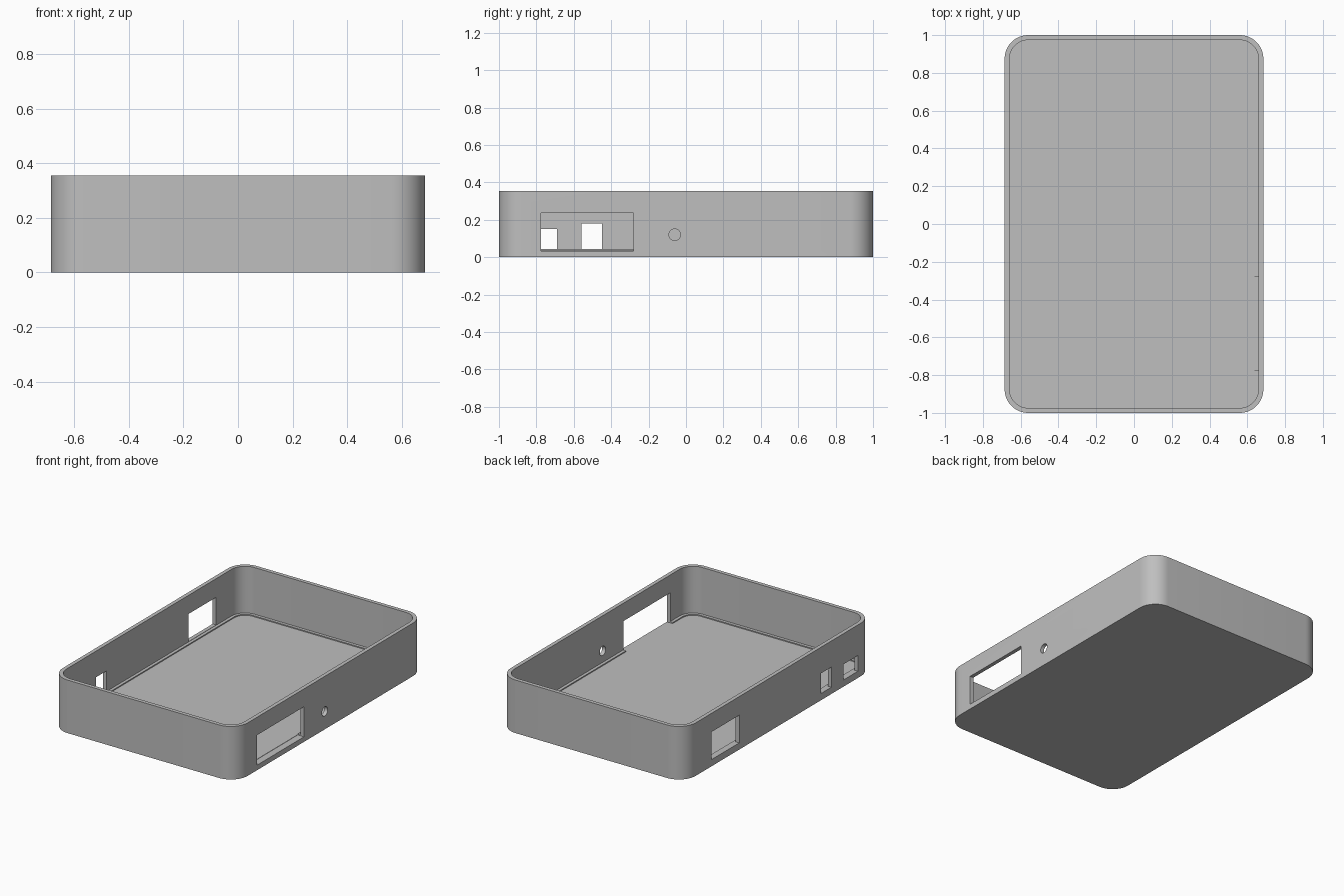
import bpy, bmesh, math

cube = bpy.data.objects.get("Cube")
if cube:
    bpy.data.objects.remove(cube, do_unlink=True)

HALF_X, HALF_Y, HEIGHT = 0.685, 1.0, 0.355
RADIUS = 0.125
WALL, LEDGE = 0.026, 0.046        # insets of the inner wall and the floor edge
FLOOR_Z, LEDGE_Z = 0.036, 0.043
STEPS = 12

grey = bpy.data.materials.new("light grey plastic")
grey.use_nodes = True
grey.diffuse_color = (0.52, 0.52, 0.52, 1)
grey.node_tree.nodes["Principled BSDF"].inputs["Base Color"].default_value = grey.diffuse_color


def ring(bm, inset, z):
    """Rounded rectangle of vertices, inset from the outer wall."""
    verts = []
    r = RADIUS - inset
    for k, (sx, sy) in enumerate([(1, 1), (-1, 1), (-1, -1), (1, -1)]):
        for i in range(STEPS + 1):
            a = math.pi / 2 * (k + i / STEPS)
            verts.append(bm.verts.new((sx * (HALF_X - RADIUS) + r * math.cos(a),
                                       sy * (HALF_Y - RADIUS) + r * math.sin(a), z)))
    return verts


def make_object(name, bm):
    bmesh.ops.recalc_face_normals(bm, faces=bm.faces)
    mesh = bpy.data.meshes.new(name)
    bm.to_mesh(mesh)
    bm.free()
    mesh.materials.append(grey)
    obj = bpy.data.objects.new(name, mesh)
    bpy.context.collection.objects.link(obj)
    return obj


def box_cutter(name, x, y0, y1, z0, z1, width):
    bm = bmesh.new()
    bmesh.ops.create_cube(bm, size=1)
    for v in bm.verts:
        v.co = (x + v.co.x * width, (y0 + y1) / 2 + v.co.y * (y1 - y0),
                (z0 + z1) / 2 + v.co.z * (z1 - z0))
    return make_object(name, bm)


# Open tray: outer wall, rim, inner wall, low ledge and floor
bm = bmesh.new()
profile = [(0, 0), (0, HEIGHT), (WALL, HEIGHT), (WALL, LEDGE_Z),
           (LEDGE, LEDGE_Z), (LEDGE, FLOOR_Z)]
rings = [ring(bm, inset, z) for inset, z in profile]
for lower, upper in zip(rings, rings[1:]):
    n = len(lower)
    for i in range(n):
        j = (i + 1) % n
        bm.faces.new((lower[i], lower[j], upper[j], upper[i]))
bm.faces.new(rings[0])
bm.faces.new(rings[-1])
tray = make_object("tray", bm)

# Connector openings in the two long walls
cutters = [
    box_cutter("wide_port_cutter", HALF_X, -0.775, -0.28, 0.034, 0.235, 0.093),
    box_cutter("rear_port_cutter", -HALF_X, 0.415, 0.71, 0.045, 0.23, 0.2),
    box_cutter("middle_port_cutter", -HALF_X, -0.56, -0.45, 0.045, 0.18, 0.2),
    box_cutter("front_port_cutter", -HALF_X, -0.84, -0.69, 0.045, 0.15, 0.2),
]

# Round hole in the left wall
bm = bmesh.new()
bmesh.ops.create_cone(bm, cap_ends=True, segments=32, radius1=0.031, radius2=0.031, depth=0.2)
for v in bm.verts:
    v.co = (HALF_X + v.co.z, -0.06 + v.co.x, 0.12 + v.co.y)
cutters.append(make_object("round_hole_cutter", bm))

bpy.ops.object.select_all(action='DESELECT')
tray.select_set(True)
bpy.context.view_layer.objects.active = tray
for cutter in cutters:
    cutter.hide_render = True
    mod = tray.modifiers.new(cutter.name, 'BOOLEAN')
    mod.operation = 'DIFFERENCE'
    mod.solver = 'EXACT'
    mod.object = cutter
    bpy.ops.object.modifier_apply(modifier=mod.name)
    bpy.data.objects.remove(cutter, do_unlink=True)

bpy.ops.object.shade_smooth_by_angle(angle=math.radians(30))
